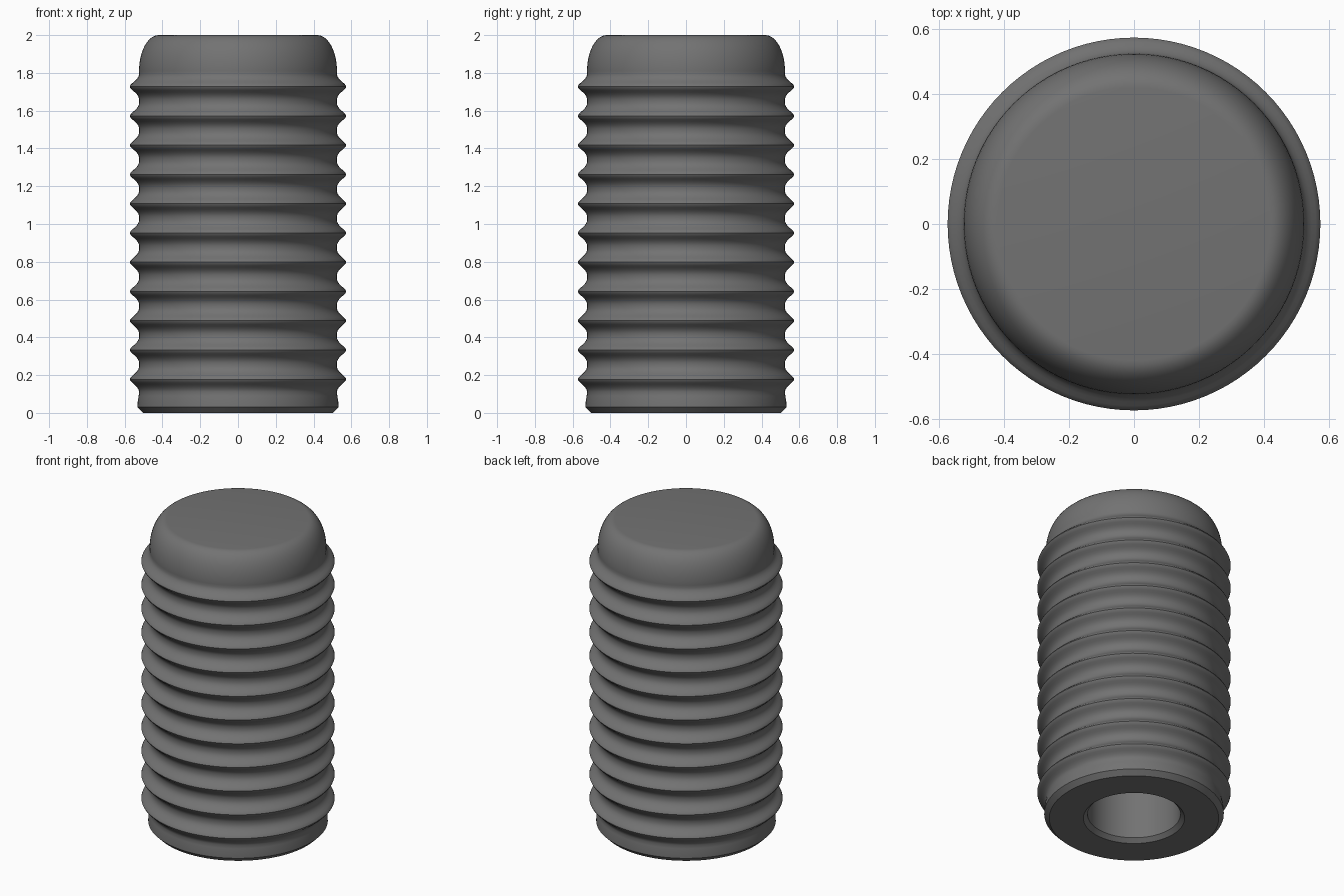
import bpy, bmesh, math

if "Cube" in bpy.data.objects:
    bpy.data.objects.remove(bpy.data.objects["Cube"])

SEGMENTS = 96
RIDGES, FIRST, PITCH = 11, 0.178, 0.1549

# Material
rubber = bpy.data.materials.new("dark grey rubber")
rubber.diffuse_color = (0.17, 0.17, 0.17, 1)
rubber.use_nodes = True
rubber.node_tree.nodes["Principled BSDF"].inputs["Base Color"].default_value = rubber.diffuse_color


def revolve(name, profile, material):
    """Spin a list of (radius, height) points around the z axis."""
    bm = bmesh.new()
    verts = [bm.verts.new((r, 0, z)) for r, z in profile]
    edges = [bm.edges.new(pair) for pair in zip(verts, verts[1:])]
    bmesh.ops.spin(bm, geom=verts + edges, cent=(0, 0, 0), axis=(0, 0, 1),
                   angle=2 * math.pi, steps=SEGMENTS, use_duplicate=False)
    bmesh.ops.remove_doubles(bm, verts=bm.verts, dist=1e-5)
    bmesh.ops.recalc_face_normals(bm, faces=bm.faces)
    mesh = bpy.data.meshes.new(name)
    bm.to_mesh(mesh)
    bm.free()
    mesh.materials.append(material)
    obj = bpy.data.objects.new(name, mesh)
    bpy.context.collection.objects.link(obj)
    bpy.context.view_layer.objects.active = obj
    obj.select_set(True)
    bpy.ops.object.shade_smooth_by_angle(angle=math.radians(32))
    return obj


# Blind bore with a small chamfer at its mouth, then the chamfered foot
profile = [(0, 1.8), (0.275, 1.8), (0.275, 0.025), (0.30, 0),
           (0.502, 0), (0.532, 0.03), (0.531, 0.06), (0.526, 0.09)]

# Ridges with rounded crests and hollow valleys
half = [(0.523, 0.066), (0.528, 0.052), (0.536, 0.040), (0.547, 0.029),
        (0.559, 0.019), (0.569, 0.009)]
for i in range(RIDGES):
    z = FIRST + i * PITCH
    profile += [(r, z - d) for r, d in half]
    profile.append((0.573, z))
    profile += [(r, z + d) for r, d in reversed(half)]

# Rounded shoulder and flat cap
for i in range(13):
    a = i / 12 * math.pi / 2
    profile.append((0.42 + 0.104 * math.cos(a), 1.81 + 0.19 * math.sin(a)))
profile.append((0, 2.0))

revolve("ribbed_grip", profile, rubber)
